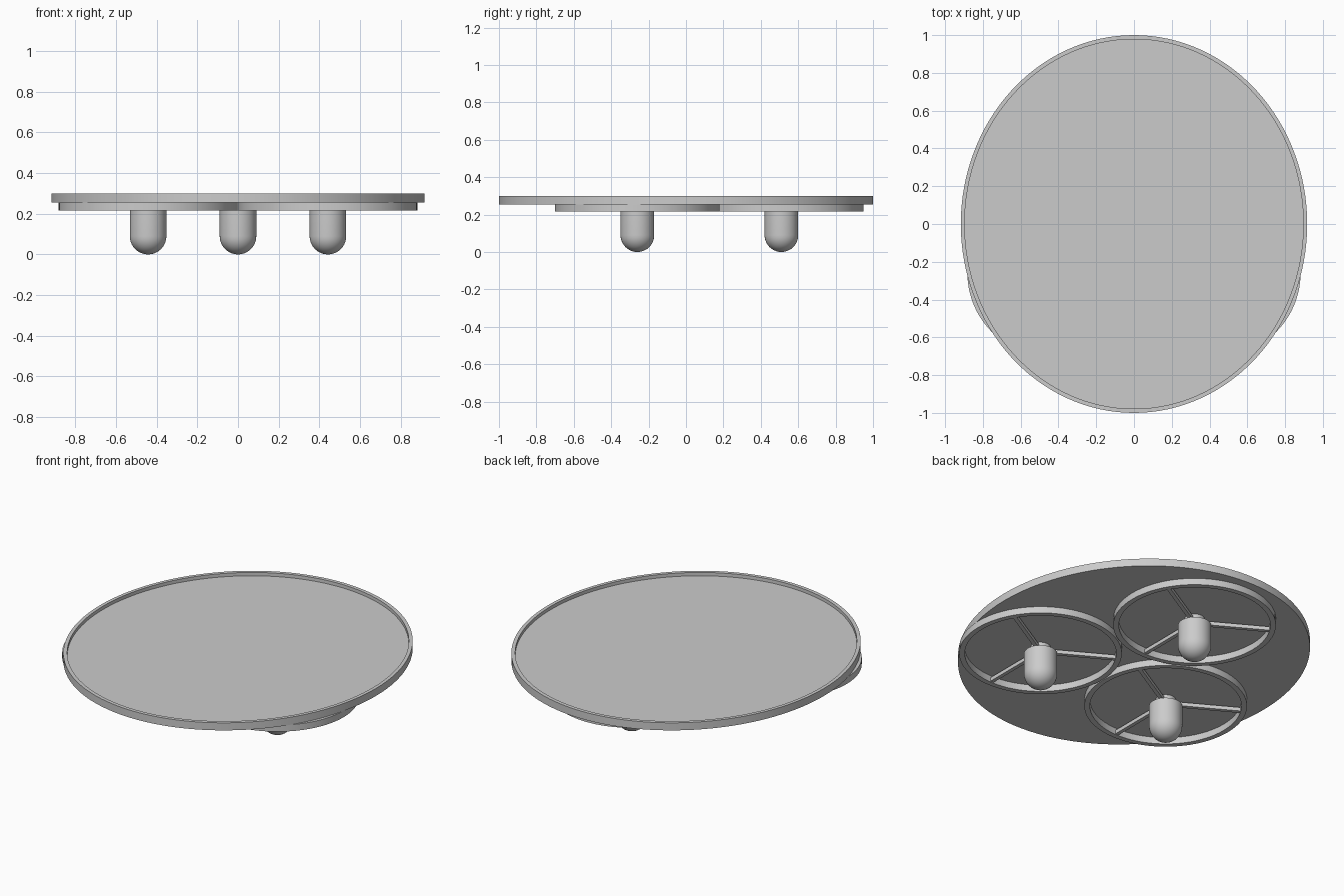
import bpy, bmesh
from math import sin, cos, pi, radians

cube = bpy.data.objects.get("Cube")
if cube:
    bpy.data.objects.remove(cube, do_unlink=True)

grey = bpy.data.materials.new("light grey")
grey.use_nodes = True
grey.diffuse_color = (0.6, 0.6, 0.6, 1)
grey.node_tree.nodes["Principled BSDF"].inputs["Base Color"].default_value = (0.6, 0.6, 0.6, 1)


def finish(name, bm, loc):
    bmesh.ops.recalc_face_normals(bm, faces=bm.faces)
    mesh = bpy.data.meshes.new(name)
    bm.to_mesh(mesh)
    bm.free()
    mesh.materials.append(grey)
    ob = bpy.data.objects.new(name, mesh)
    ob.location = loc
    bpy.context.collection.objects.link(ob)
    bpy.ops.object.select_all(action='DESELECT')
    ob.select_set(True)
    bpy.context.view_layer.objects.active = ob
    bpy.ops.object.shade_smooth_by_angle(angle=radians(35))
    return ob


def lathe(name, profile, loc, steps, sx=1.0, closed=False):
    """Spin (radius, z) points about z, optionally squashed along x."""
    bm = bmesh.new()
    verts = [bm.verts.new((r, 0, z)) for r, z in profile]
    pairs = list(zip(verts, verts[1:]))
    if closed:
        pairs.append((verts[-1], verts[0]))
    edges = [bm.edges.new(p) for p in pairs]
    bmesh.ops.spin(bm, geom=verts + edges, cent=(0, 0, 0), axis=(0, 0, 1),
                   angle=2 * pi, steps=steps)
    bmesh.ops.remove_doubles(bm, verts=bm.verts, dist=0.0001)
    bmesh.ops.scale(bm, vec=(sx, 1, 1), verts=bm.verts)
    return finish(name, bm, loc)


def spoke(name, centre, angle, length):
    bm = bmesh.new()
    bmesh.ops.create_cube(bm, size=1)
    bmesh.ops.scale(bm, vec=(length, 0.022, 0.022), verts=bm.verts)
    bmesh.ops.translate(bm, vec=(length / 2, 0, 0), verts=bm.verts)
    ob = finish(name, bm, (centre[0], centre[1], 0.231))
    ob.rotation_euler.z = angle


# Oval tray with a thin raised rim
lathe("oval_tray", [(0, 0.255), (1, 0.255), (1, 0.3), (0.978, 0.3),
                    (0.978, 0.28), (0, 0.28)], (0, 0, 0), 128, sx=0.917)

# Three lamp units: hoop, socket, round-ended bulb and three spokes
units = {"left": (0.442, -0.26), "right": (-0.442, -0.26), "back": (0, 0.51)}
R = 0.09
dome = [(R * sin(i * pi / 20), R - R * cos(i * pi / 20)) for i in range(11)]
for side, (x, y) in units.items():
    lathe(side + "_hoop", [(0.44, 0.216), (0.44, 0.255), (0.41, 0.255), (0.41, 0.216)],
          (x, y, 0), 80, closed=True)
    lathe(side + "_bulb", dome + [(R, 0.216), (0, 0.216)], (x, y, 0), 40)
    lathe(side + "_socket", [(0, 0.21), (0.055, 0.21), (0.055, 0.256), (0, 0.256)],
          (x, y, 0), 32)
    for i in range(3):
        spoke(f"{side}_spoke_{i + 1}", (x, y), radians(30 + 120 * i), 0.42)
